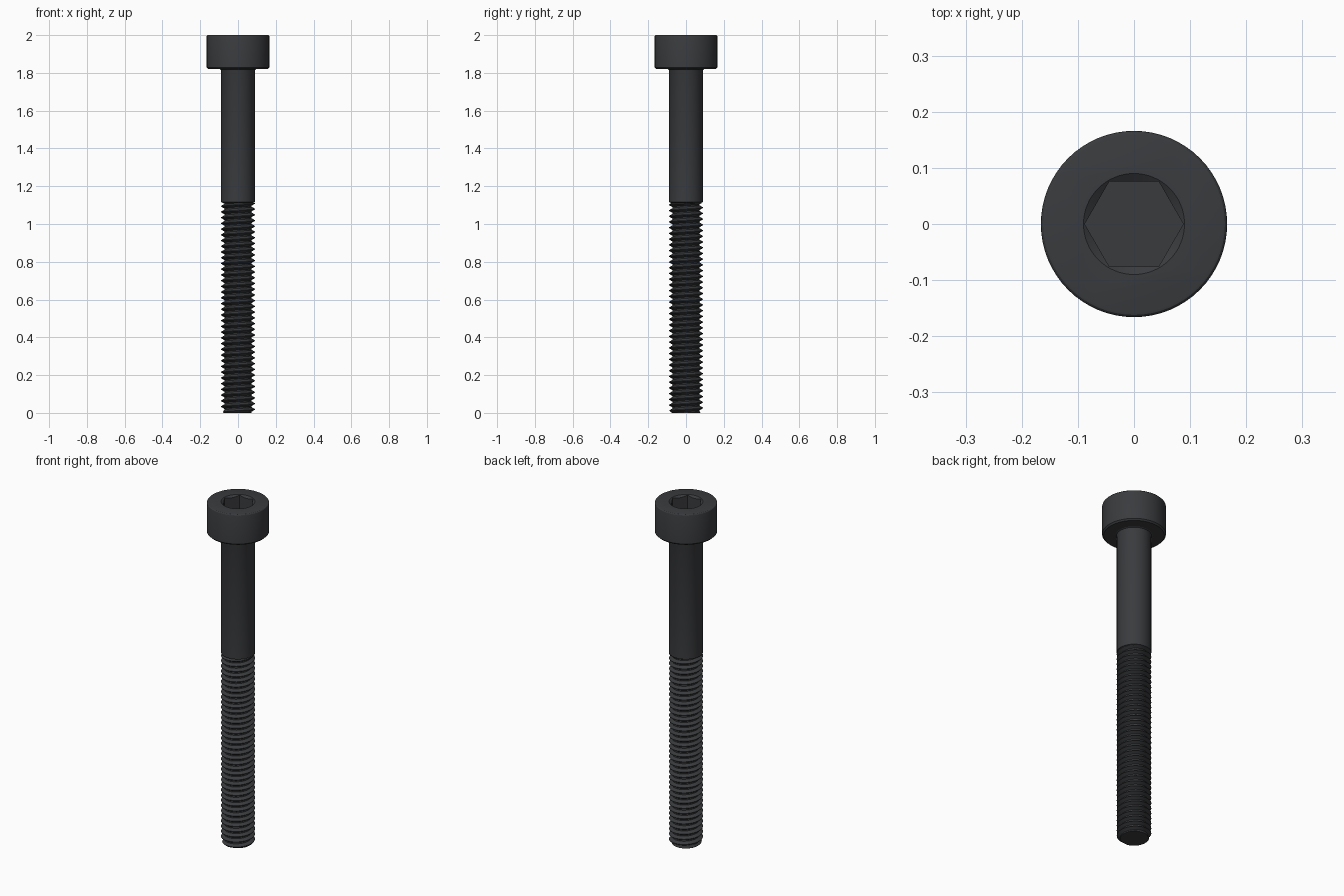
import bpy, bmesh, math
from math import sin, cos, pi, radians

if "Cube" in bpy.data.objects:
    bpy.data.objects.remove(bpy.data.objects["Cube"])

SEG = 64
R, ROOT, PITCH, THREAD_TOP = 0.09, 0.0723, 0.0303, 1.112

mat = bpy.data.materials.new("black_steel")
mat.diffuse_color = (0.042, 0.044, 0.048, 1)
mat.use_nodes = True
mat.node_tree.nodes["Principled BSDF"].inputs["Base Color"].default_value = mat.diffuse_color


def finish(bm, name):
    bmesh.ops.recalc_face_normals(bm, faces=bm.faces)
    me = bpy.data.meshes.new(name)
    bm.to_mesh(me)
    bm.free()
    ob = bpy.data.objects.new(name, me)
    bpy.context.collection.objects.link(ob)
    me.materials.append(mat)
    return ob


def lathe(name, profile, seg=SEG):
    bm = bmesh.new()
    rings = [[bm.verts.new((r * cos(2 * pi * i / seg), r * sin(2 * pi * i / seg), z))
              for i in range(seg)] for r, z in profile]
    for a, b in zip(rings, rings[1:]):
        for i in range(seg):
            k = (i + 1) % seg
            bm.faces.new((a[i], a[k], b[k], b[i]))
    bm.faces.new(rings[0][::-1])
    bm.faces.new(rings[-1])
    return finish(bm, name)


def activate(ob):
    bpy.ops.object.select_all(action='DESELECT')
    ob.select_set(True)
    bpy.context.view_layer.objects.active = ob


def cut(ob, cutter):
    cutter.hide_render = True
    mod = ob.modifiers.new("cut", 'BOOLEAN')
    mod.operation, mod.solver, mod.object = 'DIFFERENCE', 'EXACT', cutter
    activate(ob)
    bpy.ops.object.modifier_apply(modifier=mod.name)
    bpy.data.objects.remove(cutter)


# Head with plain shank: chamfered underside, rounded top rim
rim = [(0.158 + 0.008 * cos(a), 1.992 + 0.008 * sin(a))
       for a in (radians(d) for d in (0, 30, 60, 90))]
body = lathe("head_and_shank", [
    (ROOT, THREAD_TOP - 0.004), (R, THREAD_TOP + 0.004),
    (R, 1.812), (0.092, 1.817), (0.097, 1.82),
    (0.158, 1.82), (0.166, 1.828)] + rim)

# Hex socket with conical lead-in
cut(body, lathe("socket_cutter", [(0.0878, 1.91), (0.0878, 2.05)], seg=6))
cut(body, lathe("lead_in_cutter", [(0.06, 1.978), (0.09, 2.0), (0.11, 2.0147)]))

# Helical thread strip, trimmed flat at both ends
bm = bmesh.new()
N = 48
turns = math.ceil(THREAD_TOP / PITCH) + 4
section = [(ROOT, 0.0), (ROOT, 0.22), (R, 0.56), (R, 0.66)]
rows = []
for i in range(N * turns):
    a = 2 * pi * i / N
    z = PITCH * (i / N - 2)
    rows.append([bm.verts.new((r * cos(a), r * sin(a), z + PITCH * f)) for r, f in section])
for i in range(len(rows) - 1 - N):
    p, q = rows[i] + [rows[i + N][0]], rows[i + 1] + [rows[i + 1 + N][0]]
    for j in range(4):
        bm.faces.new((p[j], q[j], q[j + 1], p[j + 1]))


def trim(z, sign):
    bmesh.ops.bisect_plane(bm, geom=bm.verts[:] + bm.edges[:] + bm.faces[:], dist=1e-6,
                           plane_co=(0, 0, z), plane_no=(0, 0, sign), clear_outer=True)


trim(0, -1)
trim(THREAD_TOP, 1)
bmesh.ops.delete(bm, geom=[v for v in bm.verts if not v.link_faces], context='VERTS')

# Chamfered tip and end cap
for v in bm.verts:
    r, limit = math.hypot(v.co.x, v.co.y), 0.076 + v.co.z
    if r > limit:
        v.co.x *= limit / r
        v.co.y *= limit / r
tip = [e for e in bm.edges if e.is_boundary and all(abs(v.co.z) < 1e-5 for v in e.verts)]
bmesh.ops.holes_fill(bm, edges=tip, sides=0)
thread = finish(bm, "thread")

for ob in (body, thread):
    activate(ob)
    bpy.ops.object.shade_smooth_by_angle(angle=radians(28))
